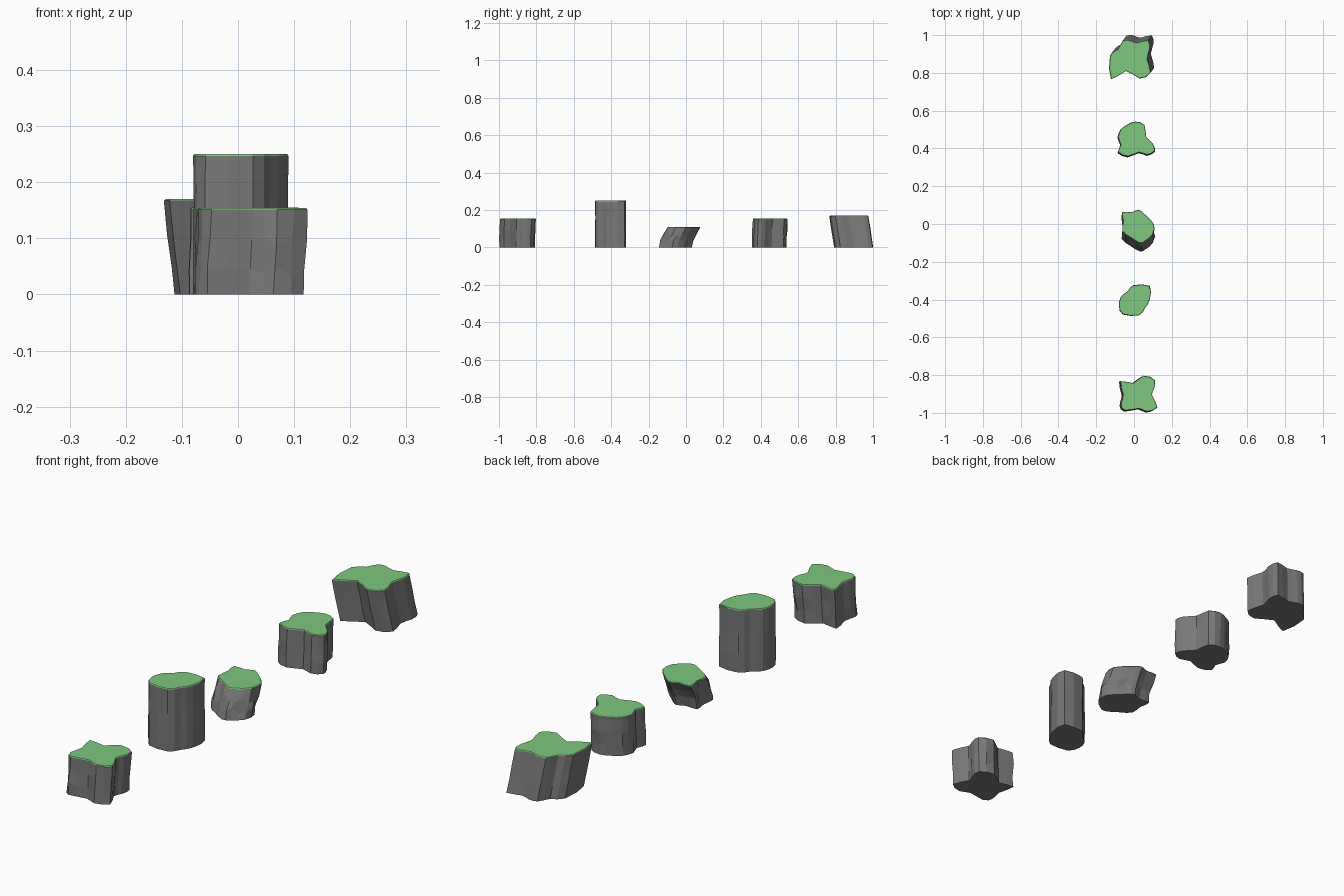
import bpy, bmesh, random
from mathutils import Vector

if "Cube" in bpy.data.objects:
    bpy.data.objects.remove(bpy.data.objects["Cube"])

random.seed(4)


def material(name, rgb):
    m = bpy.data.materials.new(name)
    m.diffuse_color = (*rgb, 1)
    m.use_nodes = True
    m.node_tree.nodes["Principled BSDF"].inputs["Base Color"].default_value = m.diffuse_color
    return m


STONE = material("stone_grey", (0.19, 0.19, 0.19))
GRASS = material("grass_green", (0.21, 0.58, 0.21))


def refine(pts):
    """Insert a gently rounded point between each pair of outline points."""
    out, n = [], len(pts)
    for i in range(n):
        a, b, c, d = (Vector(pts[(i + k) % n]) for k in (-1, 0, 1, 2))
        out += [b, (b + c) * 0.5625 - (a + d) * 0.0625]
    return out


def rock(name, outline, height, shift=(0, 0), rough=0.003, bow=0.0):
    """Stone column with a grass top; the foot is moved by shift from the top."""
    pts = refine(outline)
    mid = sum(pts, Vector((0, 0))) / len(pts)
    shift = Vector(shift)
    rim = height - 0.003
    bm = bmesh.new()
    rings = []
    for t in (0, 0.3, 0.63, 1):
        ring = []
        lean = shift * (1 - t + bow * t * (1 - t))
        for p in pts:
            r = 0 if t in (0, 1) else rough
            q = mid + (p - mid) * (1 + random.uniform(-r, r) * 10) + lean
            z = rim * t + (random.uniform(-r, r) * 3 if r else 0)
            ring.append(bm.verts.new((q.x, q.y, z)))
        rings.append(ring)
    # thin rolled grass lip
    rings.append([bm.verts.new((*(mid + (p - mid) * 0.975), height)) for p in pts])
    n = len(pts)
    for k in range(len(rings) - 1):
        for i in range(n):
            j = (i + 1) % n
            f = bm.faces.new((rings[k][i], rings[k][j], rings[k + 1][j], rings[k + 1][i]))
            f.material_index = 1 if k == len(rings) - 2 else 0
    bm.faces.new(rings[0])
    bm.faces.new(rings[-1]).material_index = 1
    bmesh.ops.recalc_face_normals(bm, faces=bm.faces)
    me = bpy.data.meshes.new(name)
    bm.to_mesh(me)
    bm.free()
    me.materials.append(STONE)
    me.materials.append(GRASS)
    bpy.context.collection.objects.link(bpy.data.objects.new(name, me))


# Rear wide rock, leaning outward to the front left
rock("wide_rock", [(-.127, .892), (-.085, .926), (-.06, .97), (-.025, .973), (.015, .96),
                   (.075, .973), (.083, .925), (.07, .873), (.088, .80), (.03, .77),
                   (-.042, .81), (-.122, .766)], 0.17, (0.019, 0.026), 0.001)

# Three-lobed rock
rock("lobed_rock", [(.007, .542), (.055, .525), (.065, .462), (.1, .425), (.11, .387),
                    (.07, .366), (.027, .38), (-.032, .358), (-.084, .38), (-.07, .42),
                    (-.085, .46), (-.068, .503), (-.037, .525)], 0.155, (-0.002, -0.005), 0.003)

# Low leaning rock
rock("low_rock", [(.022, .076), (.055, .053), (.105, .0), (.1, -.055), (.06, -.09),
                  (.03, -.1), (-.02, -.07), (-.062, -.038), (-.057, .015), (-.062, .063),
                  (-.012, .062)], 0.11, (0.0, -0.045), 0.005, 0.4)

# Tall rock
rock("tall_rock", [(-.005, -.325), (.083, -.328), (.083, -.402), (.058, -.445), (.027, -.483),
                   (-.058, -.478), (-.08, -.434), (-.069, -.386), (-.032, -.355)],
     0.25, (0, 0), 0.002)

# Front star-shaped rock
rock("star_rock", [(.05, -.803), (.11, -.826), (.106, -.873), (.095, -.905), (.124, -.97),
                   (.07, -.994), (.027, -.977), (-.047, -.988), (-.07, -.958), (-.058, -.905),
                   (-.072, -.832), (-.005, -.842)], 0.154, (-0.007, -0.004), 0.004)
